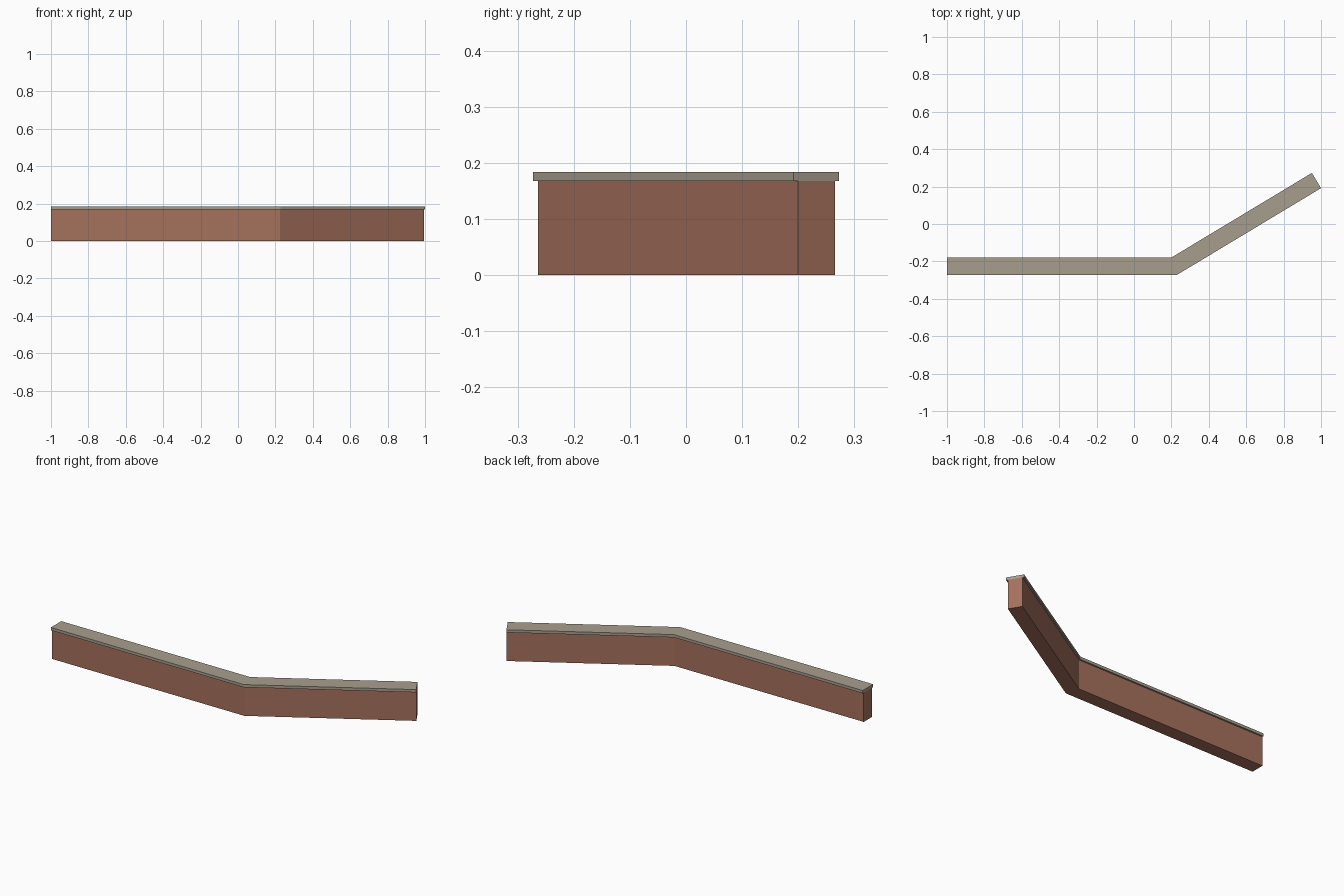
import bpy, bmesh
from mathutils import Vector

if "Cube" in bpy.data.objects:
    bpy.data.objects.remove(bpy.data.objects["Cube"])

# Centre line of the wall: straight run, bend, angled run
PATH = [Vector((-1.0, -0.2255)), Vector((0.215, -0.2255)), Vector((0.9755, 0.2323))]


def material(name, rgb):
    m = bpy.data.materials.new(name)
    m.diffuse_color = (*rgb, 1.0)
    m.use_nodes = True
    m.node_tree.nodes["Principled BSDF"].inputs["Base Color"].default_value = m.diffuse_color
    return m


def sides(width):
    """Mitred offset points on the left and right of the path."""
    dirs = [(b - a).normalized() for a, b in zip(PATH, PATH[1:])]
    left, right = [], []
    for i, p in enumerate(PATH):
        d0, d1 = dirs[max(i - 1, 0)], dirs[min(i, len(dirs) - 1)]
        t = (d0 + d1).normalized()
        n = Vector((-t.y, t.x)) * (width / 2 / t.dot(d0))
        left.append(p + n)
        right.append(p - n)
    return left, right


def wall_part(name, width, z0, z1, mat):
    """Rectangular section swept along the path, with a mitred bend."""
    bm = bmesh.new()
    left, right = sides(width)
    rings = [[bm.verts.new((q.x, q.y, z)) for q, z in
              ((r, z0), (l, z0), (l, z1), (r, z1))] for l, r in zip(left, right)]
    for a, b in zip(rings, rings[1:]):
        for k in range(4):
            j = (k + 1) % 4
            bm.faces.new((a[k], a[j], b[j], b[k]))
    bm.faces.new(rings[0])
    bm.faces.new(rings[-1])
    bmesh.ops.recalc_face_normals(bm, faces=bm.faces)
    mesh = bpy.data.meshes.new(name)
    bm.to_mesh(mesh)
    bm.free()
    mesh.materials.append(mat)
    obj = bpy.data.objects.new(name, mesh)
    bpy.context.collection.objects.link(obj)
    return obj


# Brick wall body and the overhanging stone coping
wall_part("wall_body", 0.077, 0.0, 0.168, material("brick red", (0.376, 0.165, 0.108)))
wall_part("wall_coping", 0.095, 0.168, 0.184, material("stone grey", (0.39, 0.342, 0.27)))
